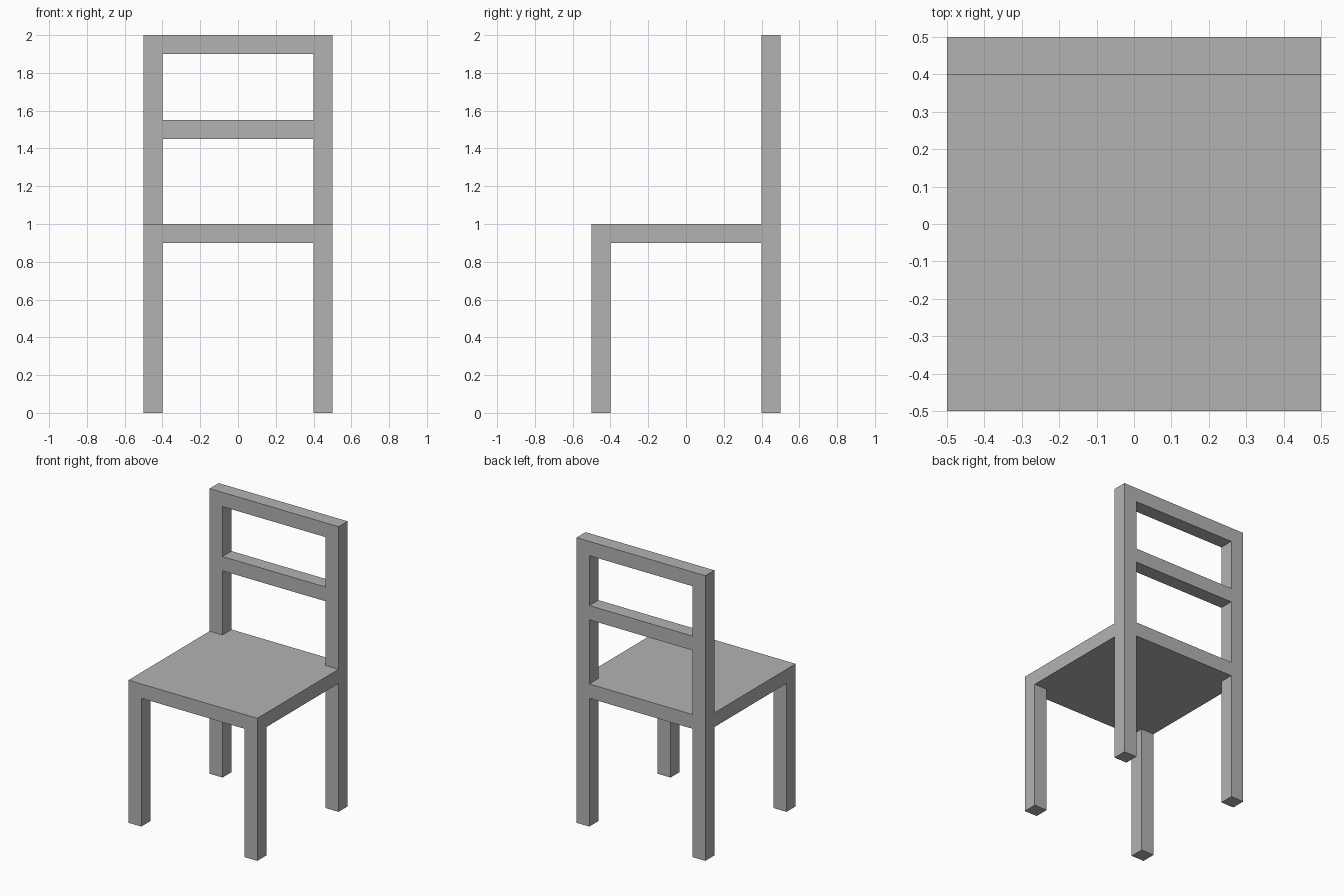
import bpy

cube = bpy.data.objects.get("Cube")
if cube:
    bpy.data.objects.remove(cube, do_unlink=True)

GREY = (0.45, 0.45, 0.45, 1)
grey = bpy.data.materials.new("plain_grey")
grey.use_nodes = True
grey.diffuse_color = GREY
grey.node_tree.nodes["Principled BSDF"].inputs["Base Color"].default_value = GREY

HALF = 0.5      # half of the seat width and depth
T = 0.1         # thickness of every bar and of the seat
SEAT_TOP = 1.0
TOP = 2.0


def box(name, low, high):
    """Axis-aligned box between two corners."""
    bpy.ops.mesh.primitive_cube_add(size=1, location=[(a + b) / 2 for a, b in zip(low, high)])
    ob = bpy.context.object
    ob.name = ob.data.name = name
    ob.scale = [b - a for a, b in zip(low, high)]
    bpy.ops.object.transform_apply(location=False, rotation=False, scale=True)
    ob.data.materials.append(grey)


# Seat slab
box("seat", (-HALF, -HALF, SEAT_TOP - T), (HALF, HALF, SEAT_TOP))

# Legs below the seat and back posts above it, on both sides
for side, x in (("right", -HALF), ("left", HALF - T)):
    for end, y in (("front", -HALF), ("back", HALF - T)):
        box(f"{end}_leg_{side}", (x, y, 0), (x + T, y + T, SEAT_TOP - T))
    box(f"back_post_{side}", (x, HALF - T, SEAT_TOP), (x + T, HALF, TOP))

# Backrest rails between the posts
for name, z in (("middle_rail", 1.45), ("top_rail", TOP - T)):
    box(name, (T - HALF, HALF - T, z), (HALF - T, HALF, z + T))
